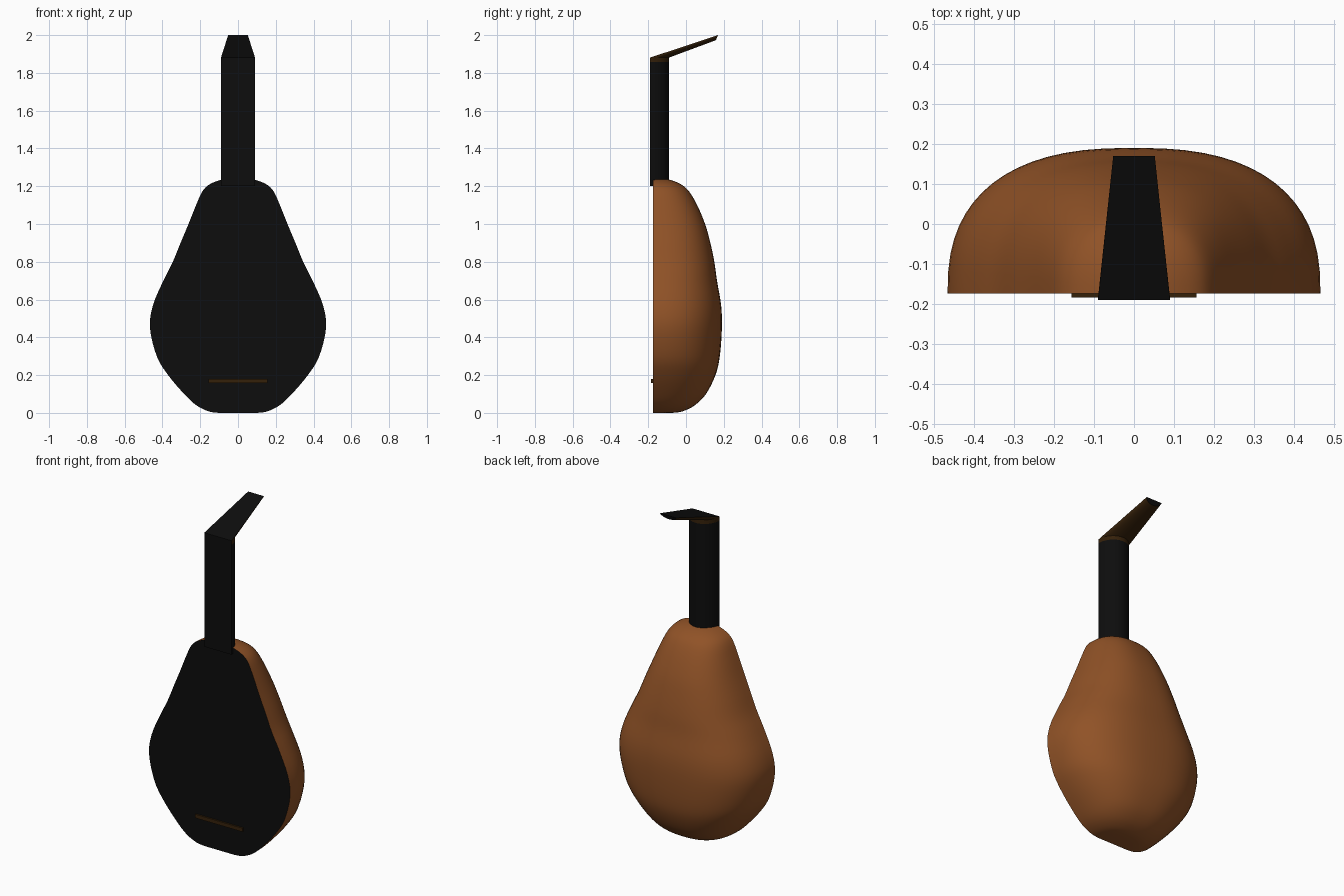
import bpy, bmesh, math
from mathutils import Vector

if "Cube" in bpy.data.objects:
    bpy.data.objects.remove(bpy.data.objects["Cube"])


def material(name, rgb):
    m = bpy.data.materials.new(name)
    m.diffuse_color = (*rgb, 1)
    m.use_nodes = True
    m.node_tree.nodes["Principled BSDF"].inputs["Base Color"].default_value = m.diffuse_color
    return m


BROWN = material("warm_brown_wood", (0.28, 0.085, 0.02))
DARK = material("dark_brown_wood", (0.036, 0.015, 0.003))
BLACK = material("black_wood", (0.004, 0.004, 0.004))


def d_section(w, front, depth, power=2.0, n=32):
    """D-shaped ring: flat front edge, rounded back reaching along depth."""
    pts = []
    for i in range(n + 1):
        a = math.pi * i / n
        c, s = math.cos(a), max(0.0, math.sin(a))
        x = math.copysign(abs(c) ** (2 / power), c) * w
        pts.append(Vector((x, 0, 0)) + Vector(front) + Vector(depth) * s ** (2 / power))
    return pts


def loft(name, rings, side, flat, start, end, angle=35):
    """Join rings; flat fronts and both end caps get their own material."""
    mats = list(dict.fromkeys([side, flat, start, end]))
    bm = bmesh.new()
    loops = [[bm.verts.new(p) for p in r] for r in rings]
    n = len(rings[0])
    for a, b in zip(loops, loops[1:]):
        for i in range(n):
            j = (i + 1) % n
            f = bm.faces.new((a[i], a[j], b[j], b[i]))
            f.material_index = mats.index(flat if j == 0 else side)
    bm.faces.new(loops[0][::-1]).material_index = mats.index(start)
    bm.faces.new(loops[-1]).material_index = mats.index(end)
    bmesh.ops.recalc_face_normals(bm, faces=bm.faces)
    me = bpy.data.meshes.new(name)
    bm.to_mesh(me)
    bm.free()
    for m in mats:
        me.materials.append(m)
    ob = bpy.data.objects.new(name, me)
    bpy.context.collection.objects.link(ob)
    bpy.ops.object.select_all(action='DESELECT')
    ob.select_set(True)
    bpy.context.view_layer.objects.active = ob
    bpy.ops.object.shade_smooth_by_angle(angle=math.radians(angle))
    return ob


def smooth_path(pts, steps=4):
    """Catmull-Rom through the profile points."""
    p = [Vector(q) for q in pts]
    p = [p[0]] + p + [p[-1]]
    out = []
    for a, b, c, d in zip(p, p[1:], p[2:], p[3:]):
        for k in range(steps):
            t = k / steps
            out.append(0.5 * (2 * b + (c - a) * t + (2 * a - 5 * b + 4 * c - d) * t ** 2
                              + (3 * b - a - 3 * c + d) * t ** 3))
    return out + [p[-1]]


# Pear-shaped body: height, half width, depth
profile = [(0, .10, .10), (.008, .155, .155), (.04, .22, .22), (.10, .285, .28),
           (.20, .37, .33), (.30, .43, .353), (.45, .466, .364), (.57, .45, .36),
           (.70, .395, .338), (.80, .345, .324), (.90, .304, .303), (1.0, .262, .275),
           (1.10, .222, .233), (1.17, .19, .192), (1.205, .158, .155),
           (1.228, .11, .108), (1.24, .06, .06)]
FRONT = -0.174
loft("body", [d_section(w, (0, FRONT, z), (0, d, 0), 2.5) for z, w, d in smooth_path(profile)],
     BROWN, BLACK, BROWN, BROWN, 50)

# Neck with rounded back
loft("neck", [d_section(.09, (0, -.19, z), (0, .10, 0)) for z in (1.20, 1.857)],
     BLACK, BLACK, BLACK, BLACK)

# Bent-back tapering head with a short collar on the neck
loft("head", [d_section(.09, (0, -.19, 1.857), (0, .10, 0)),
              d_section(.09, (0, -.19, 1.881), (0, .10, 0)),
              d_section(.052, (0, .17, 2.0), (0, -.012, -.027))],
     DARK, BLACK, DARK, BLACK, 30)

# Bridge bar on the soundboard
bpy.ops.mesh.primitive_cube_add(size=1, location=(0, -.178, .168))
bridge = bpy.context.object
bridge.name = "bridge"
bridge.scale = (.314, .012, .022)
bridge.data.materials.append(DARK)
